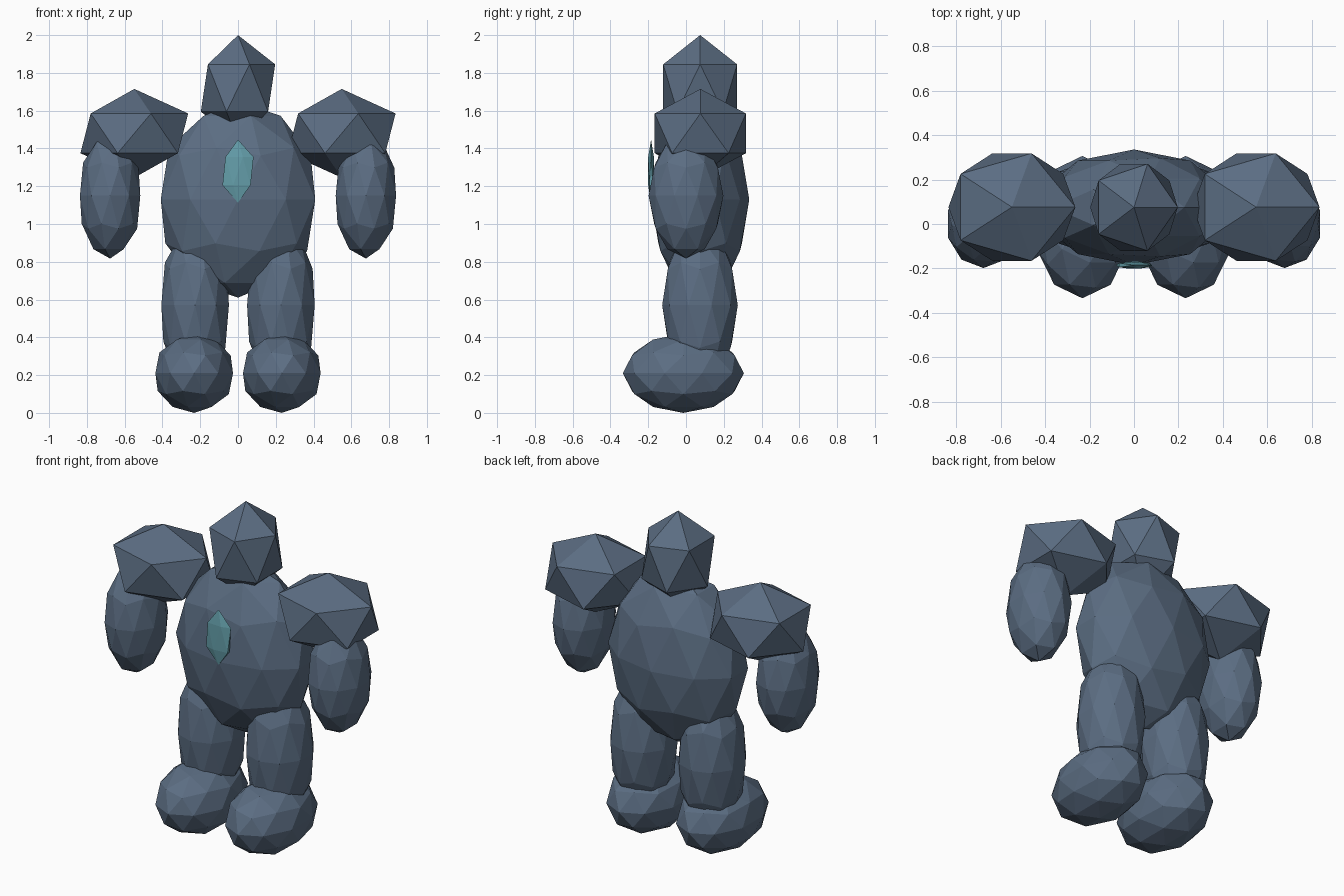
import bpy

if "Cube" in bpy.data.objects:
    bpy.data.objects.remove(bpy.data.objects["Cube"])


def material(name, rgb):
    m = bpy.data.materials.new(name)
    m.diffuse_color = (*rgb, 1)
    m.use_nodes = True
    m.node_tree.nodes["Principled BSDF"].inputs["Base Color"].default_value = m.diffuse_color
    return m


stone = material("slate stone", (0.105, 0.153, 0.225))
crystal = material("teal crystal", (0.13, 0.35, 0.41))


def rock(name, detail, centre, radii, mat=stone):
    """Flat-shaded faceted boulder stretched along the axes."""
    bpy.ops.mesh.primitive_ico_sphere_add(subdivisions=detail, radius=1, location=centre)
    ob = bpy.context.object
    ob.name = name
    ob.scale = radii
    bpy.ops.object.transform_apply(location=False, rotation=False, scale=True)
    ob.data.materials.append(mat)
    return ob


# Body and head
rock("torso", 2, (0, 0.075, 1.13), (0.43, 0.26, 0.52))
rock("head", 1, (0, 0.075, 1.72), (0.22, 0.23, 0.28))

# Crystal set in the chest
rock("chest_crystal", 1, (0, -0.185, 1.28), (0.092, 0.018, 0.167), crystal)

# Limbs: each pair shares the same facet orientation
for side, s in (("left", -1), ("right", 1)):
    rock(side + "_shoulder", 1, (s * 0.549, 0.076, 1.48), (0.319, 0.284, 0.235))
    rock(side + "_arm", 2, (s * 0.677, 0, 1.15), (0.168, 0.198, 0.333))
    rock(side + "_leg", 2, (s * 0.227, 0.074, 0.57), (0.188, 0.2, 0.43))
    rock(side + "_foot", 2, (s * 0.232, -0.014, 0.21), (0.216, 0.32, 0.21))
